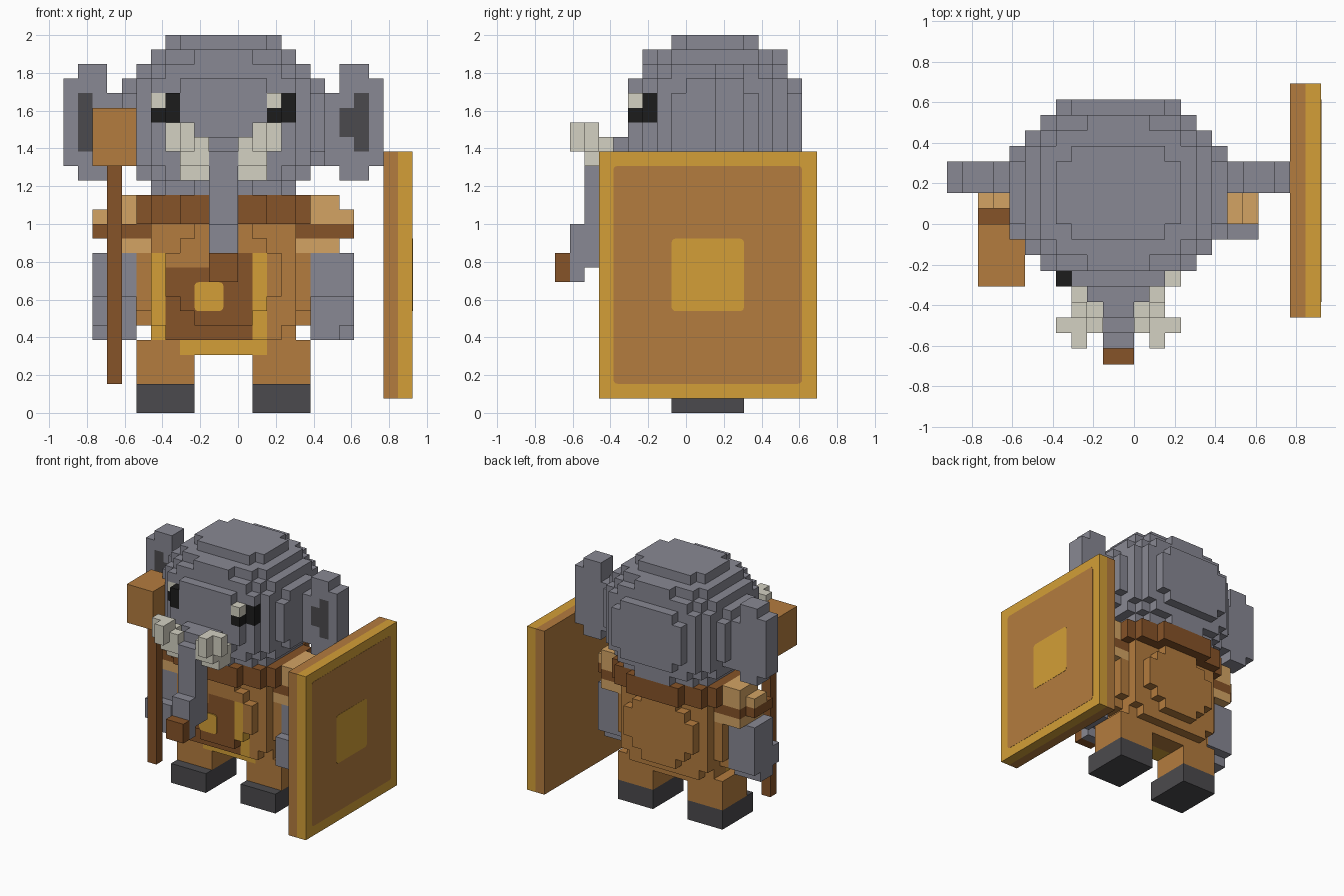
import bpy
import bmesh
from mathutils import Vector

if "Cube" in bpy.data.objects:
    bpy.data.objects.remove(bpy.data.objects["Cube"])

U = 1 / 13      # size of one cell
MID = -1        # body centre line, in cells


def material(name, r, g, b):
    def lin(c):
        c /= 255
        return c / 12.92 if c <= 0.04045 else ((c + 0.055) / 1.055) ** 2.4
    col = (lin(r), lin(g), lin(b), 1)
    m = bpy.data.materials.new(name)
    m.diffuse_color = col
    m.use_nodes = True
    bsdf = m.node_tree.nodes["Principled BSDF"]
    bsdf.inputs["Base Color"].default_value = col
    bsdf.inputs["Roughness"].default_value = 0.9
    return m


GREY = material("grey skin", 136, 136, 147)
DARK = material("dark grey", 75, 74, 77)
BLACK = material("black", 28, 28, 28)
IVORY = material("ivory", 212, 209, 194)
BROWN = material("leather brown", 180, 124, 62)
UMBER = material("dark brown", 134, 83, 40)
GOLD = material("gold", 211, 159, 55)
TAN = material("tan", 212, 164, 100)


def finish(name, bm, mats):
    me = bpy.data.meshes.new(name)
    bm.to_mesh(me)
    bm.free()
    for m in mats:
        me.materials.append(m)
    ob = bpy.data.objects.new(name, me)
    bpy.context.scene.collection.objects.link(ob)
    return ob


def block(name, mat, x0, x1, y0, y1, z0, z1, round_axis=None):
    """One box, given in cells; edges along round_axis may be rounded."""
    bm = bmesh.new()
    bmesh.ops.create_cube(bm, size=1)
    size = Vector((x1 - x0, y1 - y0, z1 - z0)) * U
    mid = Vector((x0 + x1, y0 + y1, z0 + z1)) * U / 2
    for v in bm.verts:
        v.co = Vector(a * b for a, b in zip(v.co, size)) + mid
    if round_axis is not None:
        edges = [e for e in bm.edges
                 if abs((e.verts[0].co - e.verts[1].co).normalized()[round_axis]) > 0.9]
        bmesh.ops.bevel(bm, geom=edges, offset=0.3 * U, segments=3,
                        profile=0.5, affect='EDGES')
    return finish(name, bm, [mat])


def box_cells(*boxes, mirror=False):
    """Cells of several boxes (material, x0, x1, y0, y1, z0, z1)."""
    cells = {}
    for mat, x0, x1, y0, y1, z0, z1 in boxes:
        if mirror:
            x0, x1 = 2 * MID - x1, 2 * MID - x0
        for x in range(x0, x1):
            for y in range(y0, y1):
                for z in range(z0, z1):
                    cells[x, y, z] = mat
    return cells


def round_cells(centre, radii, mat, power=2.6):
    """Cells whose middles lie in a rounded, slightly boxy ball."""
    lo = [int(c - r) - 1 for c, r in zip(centre, radii)]
    hi = [int(c + r) + 1 for c, r in zip(centre, radii)]
    return {p: mat for p in box_cells((mat, lo[0], hi[0], lo[1], hi[1], lo[2], hi[2]))
            if sum((abs(a + 0.5 - c) / r) ** power
                   for a, c, r in zip(p, centre, radii)) <= 1}


def voxels(name, cells):
    """Skin a set of cells, keeping only outer faces."""
    mats = list(dict.fromkeys(cells.values()))
    bm = bmesh.new()
    verts = {}

    def vert(p):
        if p not in verts:
            verts[p] = bm.verts.new([c * U for c in p])
        return verts[p]

    for cell, mat in cells.items():
        for axis in range(3):
            for side in (0, 1):
                near = list(cell)
                near[axis] += 2 * side - 1
                if tuple(near) in cells:
                    continue
                ring = []
                for a, b in ((0, 0), (1, 0), (1, 1), (0, 1)):
                    p = list(cell)
                    p[axis] += side
                    p[(axis + 1) % 3] += a
                    p[(axis + 2) % 3] += b
                    ring.append(vert(tuple(p)))
                face = bm.faces.new(ring if side else ring[::-1])
                face.material_index = mats.index(mat)
    return finish(name, bm, mats)


# Head, with both eyes looking the same way
head = round_cells((MID, 2, 20), (7, 6, 6), GREY)
for x, y, z in head:
    if z in (20, 21) and y < -2 and x in (-6, -5, 2, 3):
        head[x, y, z] = IVORY if z == 21 and x in (-6, 2) else BLACK
voxels("head", head)

# Trunk, hanging from a snout plate
voxels("trunk", box_cells(
    (GREY, -3, 1, -5, -4, 16, 19),
    (GREY, -2, 0, -6, -4, 16, 19),
    (GREY, -2, 0, -7, -5, 10, 18),
    (GREY, -2, 0, -8, -7, 9, 13)))
block("trunk_tip", UMBER, -2, 0, -9, -8, 9, 11)

# Torso with apron on the front, arm straps at the sides
torso = round_cells((MID, 2, 9.5), (6.05, 4, 5.5), BROWN)
for x, y, z in torso:
    if abs(x + 0.5 - MID) > 5 and z in (11, 12):
        torso[x, y, z] = TAN if z == 11 else UMBER
    elif y < 2 and -6 <= x < 2 and z < 11:
        if z == 4 or x in (-6, 1):
            torso[x, y, z] = GOLD
        elif z < 10 or x >= -2:
            torso[x, y, z] = UMBER
voxels("torso", torso)
block("buckle", GOLD, -3, -1, -2.1, -2, 7, 9, round_axis=1)

# Collar
ring = round_cells((MID, 2, 0.5), (6, 5, 1), UMBER)
voxels("collar", {(x, y, z): UMBER for x, y, h in ring if h == 0 for z in (13, 14)})

for side, mirror in (("left", False), ("right", True)):
    # Ear with a dark inner patch
    voxels(side + "_ear", box_cells(
        (GREY, 5, 7, 2, 4, 17, 22),
        (GREY, 7, 9, 2, 4, 16, 24),
        (GREY, 9, 10, 2, 4, 17, 23),
        (DARK, 8, 9, 2, 3, 18, 22),
        (DARK, 7, 8, 2, 3, 19, 21), mirror=mirror))
    # Tusk curving forward and out
    voxels(side + "_tusk", box_cells(
        (IVORY, 0, 2, -6, -4, 16, 18),
        (IVORY, 1, 2, -6, -5, 18, 19),
        (IVORY, 0, 2, -7, -6, 17, 19),
        (IVORY, 1, 3, -7, -6, 18, 20),
        (IVORY, 1, 2, -8, -7, 18, 20), mirror=mirror))
    # Arm with a stepped hand, and the banded shoulder pad
    voxels(side + "_arm", box_cells(
        (GREY, 5, 8, 0, 3, 6, 11),
        (GREY, 5, 7, -1, 3, 6, 8),
        (GREY, 7, 8, -1, 2, 6, 8),
        (GREY, 5, 8, 0, 2, 5, 6),
        (GREY, 5, 7, -1, 0, 5, 6), mirror=mirror))
    pad = 1 if mirror else 0
    voxels(side + "_shoulder", box_cells(
        (TAN, 4, 7, 0, 4, 11, 12),
        (UMBER, 4, 7, 0, 4, 12, 13),
        (UMBER, 7, 8, 0, 3, 12, 13),
        (TAN, 4, 7, pad, 4, 13, 14),
        (TAN, 7, 8, pad, 3, 13, 14),
        (TAN, 4, 7, pad, 4, 14, 15), mirror=mirror))
    # Leg and boot
    x0 = -7 if mirror else 1
    block(side + "_leg", BROWN, x0, x0 + 4, 0, 4, 2, 5)
    block(side + "_boot", DARK, x0, x0 + 4, -1, 4, 0, 2)

# Hammer
block("hammer_handle", UMBER, -9, -8, -2, -1, 2, 17)
block("hammer_head", BROWN, -10, -7, -4, 0, 17, 21)

# Shield: wooden back, gold front, thin inlays
block("shield_back", BROWN, 10, 11, -6, 9, 1, 18)
block("shield_front", GOLD, 11, 12, -6, 9, 1, 18)
block("shield_panel", BROWN, 12, 12.02, -5, 8, 2, 17, round_axis=0)
block("shield_boss", GOLD, 12.02, 12.04, -1, 4, 7, 12, round_axis=0)
